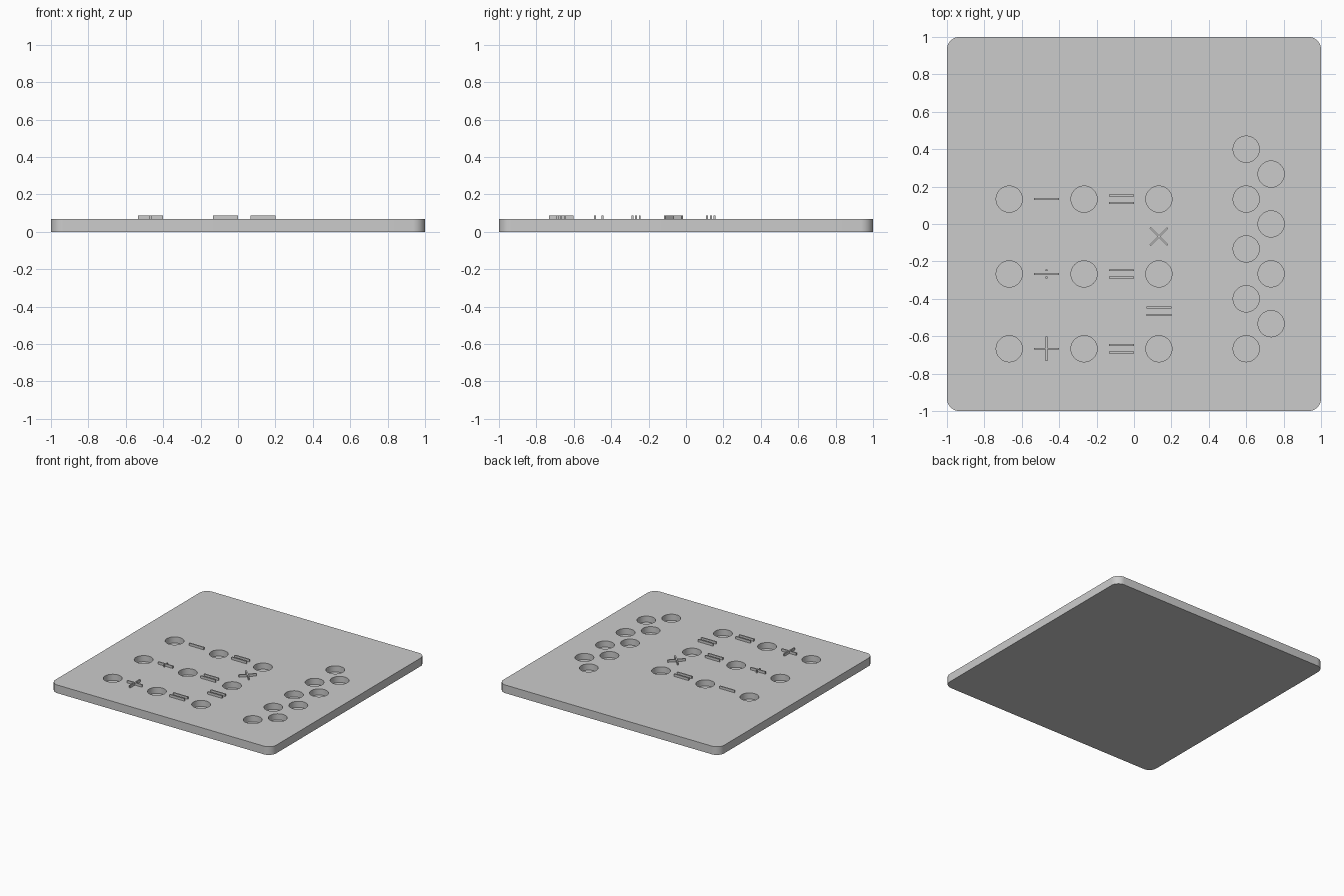
import bpy, bmesh, math
from mathutils import Matrix, Vector

if "Cube" in bpy.data.objects:
    bpy.data.objects.remove(bpy.data.objects["Cube"])

TOP, DEPTH, RISE = 0.067, 0.05, 0.02
BAR_L, BAR_W = 0.133, 0.01


def add_object(name, bm):
    bmesh.ops.recalc_face_normals(bm, faces=bm.faces[:])
    mesh = bpy.data.meshes.new(name)
    bm.to_mesh(mesh)
    bm.free()
    obj = bpy.data.objects.new(name, mesh)
    bpy.context.collection.objects.link(obj)
    return obj


def add_bars(name, bars):
    """Raised strokes: each bar is (x, y, length, angle in degrees)."""
    bm = bmesh.new()
    for x, y, length, angle in bars:
        mat = (Matrix.Translation((x, y, TOP + RISE / 2 - 0.001))
               @ Matrix.Rotation(math.radians(angle), 4, 'Z')
               @ Matrix.Diagonal((length, BAR_W, RISE + 0.002, 1)))
        bmesh.ops.create_cube(bm, size=1, matrix=mat)
    return add_object(name, bm)


# Board with rounded vertical corners
bm = bmesh.new()
bmesh.ops.create_cube(bm, size=1, matrix=Matrix.Translation((0, 0, TOP / 2))
                      @ Matrix.Diagonal((2, 2, TOP, 1)))
corners = [e for e in bm.edges if abs(e.verts[0].co.z - e.verts[1].co.z) > 0.01]
bmesh.ops.bevel(bm, geom=corners, offset=0.067, segments=10, profile=0.5, affect='EDGES')
board = add_object("board", bm)

# Peg pockets: a 3 x 3 grid plus two staggered storage columns
cols = (-0.667, -0.267, 0.133)
rows = (0.133, -0.267, -0.667)
pockets = [(x, y) for x in cols for y in rows]
pockets += [(0.6, 0.4 - i * 0.2667) for i in range(5)]
pockets += [(0.733, 0.267 - i * 0.2667) for i in range(4)]
bm = bmesh.new()
for x, y in pockets:
    bmesh.ops.create_cone(bm, cap_ends=True, segments=48, radius1=0.07, radius2=0.07,
                          depth=0.2, matrix=Matrix.Translation((x, y, TOP - DEPTH + 0.1)))
cutter = add_object("pocket_cutter", bm)
cutter.hide_render = True
mod = board.modifiers.new("pockets", 'BOOLEAN')
mod.object = cutter
mod.operation = 'DIFFERENCE'
mod.solver = 'EXACT'
bpy.context.view_layer.objects.active = board
board.select_set(True)
bpy.ops.object.modifier_apply(modifier=mod.name)
bpy.data.objects.remove(cutter)
bpy.ops.object.shade_smooth_by_angle(angle=math.radians(30))

# Raised operator marks
ox = -0.467
add_bars("minus_mark", [(ox, rows[0], BAR_L, 0)])
add_bars("divide_mark", [(ox, rows[1], BAR_L, 0)]
         + [(ox, rows[1] + s * 0.02, BAR_W, 0) for s in (-1, 1)])
add_bars("plus_mark", [(ox, rows[2], BAR_L, 0), (ox, rows[2], BAR_L, 90)])
add_bars("times_mark", [(0.133, -0.067, BAR_L, 45), (0.133, -0.067, BAR_L, -45)])

# Equals marks
for i, (x, y) in enumerate([(-0.067, r) for r in rows] + [(0.133, -0.467)]):
    add_bars(f"equals_mark_{i + 1}", [(x, y + s * 0.02, BAR_L, 0) for s in (-1, 1)])
